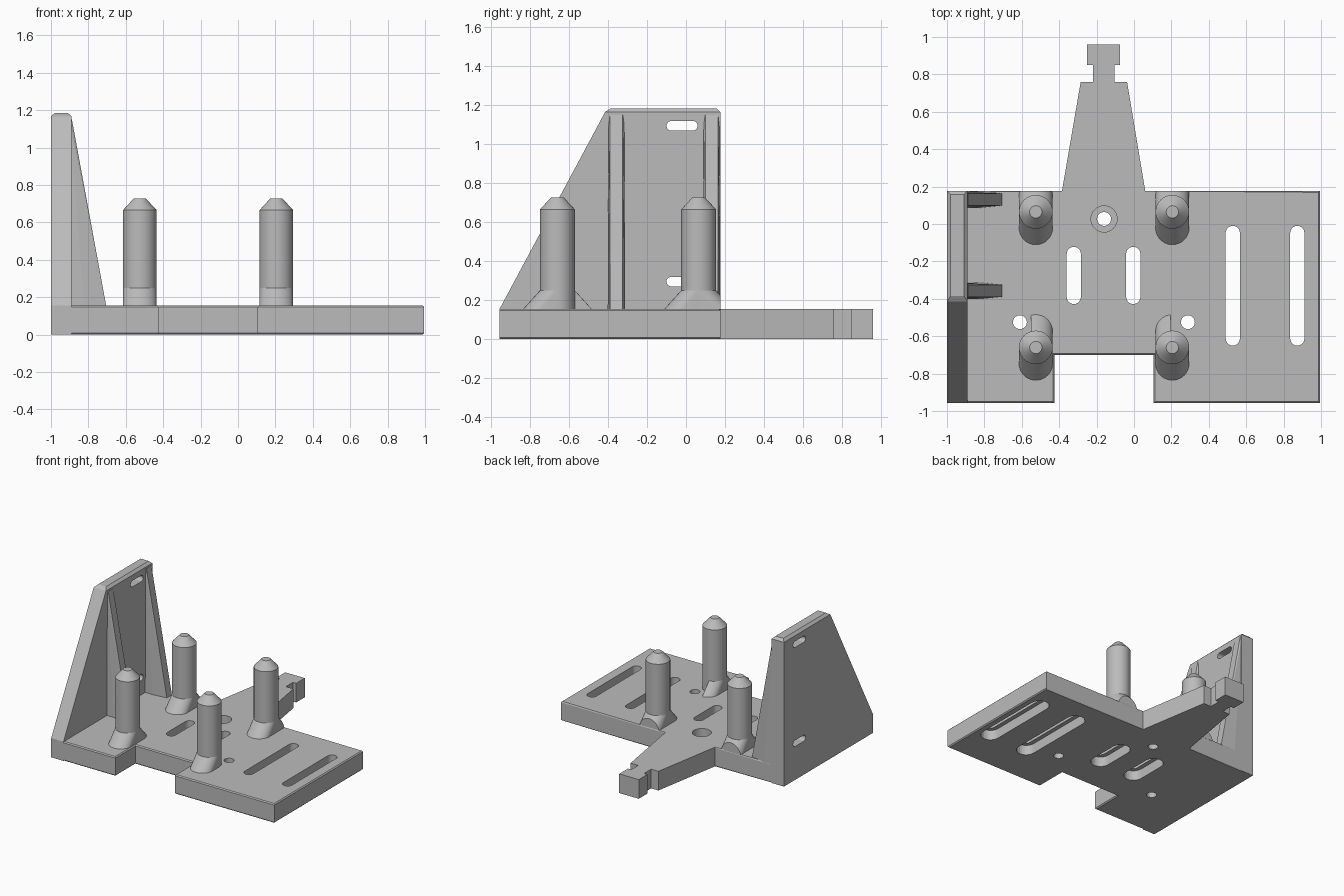
import bpy, bmesh, math
from mathutils import Vector

if "Cube" in bpy.data.objects:
    bpy.data.objects.remove(bpy.data.objects["Cube"], do_unlink=True)

GREY = (0.5, 0.5, 0.5, 1)
grey = bpy.data.materials.new("grey_plastic")
grey.use_nodes = True
grey.diffuse_color = GREY
grey.node_tree.nodes["Principled BSDF"].inputs["Base Color"].default_value = GREY

TOP = 0.155   # top of the base plate
SEGS = 32


def finish(name, bm, smooth=False):
    bmesh.ops.recalc_face_normals(bm, faces=bm.faces)
    mesh = bpy.data.meshes.new(name)
    bm.to_mesh(mesh)
    bm.free()
    mesh.materials.append(grey)
    obj = bpy.data.objects.new(name, mesh)
    bpy.context.collection.objects.link(obj)
    if smooth:
        activate(obj)
        bpy.ops.object.shade_smooth_by_angle(angle=math.radians(30))
    return obj


def activate(obj):
    bpy.ops.object.select_all(action='DESELECT')
    obj.select_set(True)
    bpy.context.view_layer.objects.active = obj


def prism(points, offset):
    """Extrude a closed outline of 3D points along an offset."""
    bm = bmesh.new()
    face = bm.faces.new([bm.verts.new(p) for p in points])
    new = bmesh.ops.extrude_face_region(bm, geom=[face])["geom"]
    bmesh.ops.translate(bm, vec=offset, verts=[v for v in new if isinstance(v, bmesh.types.BMVert)])
    return bm


def hull(points):
    bm = bmesh.new()
    for p in points:
        bm.verts.new(p)
    res = bmesh.ops.convex_hull(bm, input=bm.verts)
    bmesh.ops.delete(bm, geom=list({v for v in res["geom_interior"] if v.is_valid}), context='VERTS')
    return bm


def circle(x, y, z, r):
    return [Vector((x + r * math.cos(a), y + r * math.sin(a), z))
            for a in (2 * math.pi * i / SEGS for i in range(SEGS))]


def stadium(c, half, r):
    """Slot outline in 2D along the second axis, with round ends."""
    pts = []
    for i in range(2 * 13):
        end = 1 if i < 13 else -1
        a = math.pi * (i % 13) / 12 + (0 if end > 0 else math.pi)
        pts.append((c[0] + r * math.cos(a), c[1] + end * half + r * math.sin(a)))
    return pts


def cut(obj, bm):
    cutter = finish("cutter", bm)
    cutter.hide_render = True
    mod = obj.modifiers.new("cut", 'BOOLEAN')
    mod.operation, mod.solver, mod.object = 'DIFFERENCE', 'EXACT', cutter
    activate(obj)
    bpy.ops.object.modifier_apply(modifier=mod.name)
    bpy.data.objects.remove(cutter, do_unlink=True)


# Base plate with front notch and tapered rear tongue
outline = [(-1, -0.957), (-0.425, -0.957), (-0.425, -0.7), (0.105, -0.7), (0.105, -0.957),
           (0.995, -0.957), (0.995, 0.177), (0.06, 0.177), (-0.037, 0.76), (-0.105, 0.76),
           (-0.105, 0.85), (-0.075, 0.85), (-0.075, 0.96), (-0.25, 0.96), (-0.25, 0.85),
           (-0.22, 0.85), (-0.22, 0.76), (-0.285, 0.76), (-0.385, 0.177), (-1, 0.177)]
bm = prism([(x, y, 0) for x, y in outline], (0, 0, TOP))
rim = [e for e in bm.edges if abs(e.verts[0].co.z - e.verts[1].co.z) < 0.01
       and max(v.co.y for v in e.verts) < 0.2]
bmesh.ops.bevel(bm, geom=rim, offset=0.008, segments=1, affect='EDGES')
plate = finish("base_plate", bm)

# Slots, each widened from below
for x, y, half in ((0.528, -0.33, 0.282), (0.873, -0.33, 0.282),
                   (-0.322, -0.275, 0.115), (-0.004, -0.275, 0.115)):
    for r, z in ((0.038, 0.3), (0.072, 0.08)):
        pts = [(px, py, -0.1) for px, py in stadium((x, y), half, r)]
        cut(plate, prism(pts, (0, 0, z + 0.1)))

# Round holes, the rear one recessed from above
for x, y, r, z in ((-0.61, -0.525, 0.037, -0.1), (0.288, -0.525, 0.037, -0.1),
                   (-0.16, 0.027, 0.037, -0.1), (-0.16, 0.027, 0.07, 0.07)):
    cut(plate, prism(circle(x, y, z, r), (0, 0, 0.4)))

# Side wall with sloped front edge and chamfered top
profile = [(-0.957, 0), (0.177, 0), (0.177, 1.185), (-0.405, 1.185), (-0.957, TOP)]
bm = prism([(-1, y, z) for y, z in profile], (0.11, 0, 0))
crest = [e for e in bm.edges if all(v.co.z > 1.1 for v in e.verts)]
bmesh.ops.bevel(bm, geom=crest, offset=0.02, segments=1, affect='EDGES')
wall = finish("side_wall", bm)
for z in (0.295, 1.095):
    pts = [(-1.1, py, pz) for pz, py in stadium((z, -0.02), 0.055, 0.025)]
    cut(wall, prism(pts, (0.4, 0, 0)))

# Tapered gussets bracing the wall
for name, y in (("front_gusset", -0.357), ("rear_gusset", 0.131)):
    pts = []
    for s in (-1, 1):
        pts += [(-0.9, y + s * 0.045, 0.1), (-0.82, y + s * 0.045, 0.1),
                (-0.705, y + s * 0.032, 0.1), (-0.705, y + s * 0.032, TOP),
                (-0.9, y + s * 0.04, 1.15), (-0.888, y + s * 0.032, 1.15)]
    finish(name, hull(pts))

# Four pointed posts with sloped feet
R = 0.09
for side, x in (("right", -0.525), ("left", 0.205)):
    for end, y in (("front", -0.66), ("rear", 0.065)):
        bm = bmesh.new()
        rings = [[bm.verts.new(p) for p in circle(x, y, z, r)]
                 for r, z in ((R, 0.1), (R, 0.665), (0.033, 0.727))]
        for low, high in zip(rings, rings[1:]):
            for i in range(SEGS):
                j = (i + 1) % SEGS
                bm.faces.new((low[i], low[j], high[j], high[i]))
        bm.faces.new(rings[0])
        bm.faces.new(rings[-1])
        finish(f"{side}_{end}_post", bm, True)

        for d in (-1, 1):
            bm = hull(circle(x, y, TOP - 0.005, R) + circle(x, y + d * R, TOP - 0.005, R)
                      + circle(x, y, 0.25, R))
            # Trim the back of each foot at the plate edge or beside the hole
            if d > 0:
                if end == "rear":
                    co, no = (0, 0.176, 0), (0, 1, 0)
                else:
                    s = 1 if x > 0 else -1
                    co, no = (x - s * 0.01 if s > 0 else x - 0.025, 0, 0), (s, 0, 0)
                geom = bm.verts[:] + bm.edges[:] + bm.faces[:]
                bmesh.ops.bisect_plane(bm, geom=geom, plane_co=co, plane_no=no, clear_outer=True)
                bmesh.ops.holes_fill(bm, edges=[e for e in bm.edges if e.is_boundary])
            finish(f"{side}_{end}_foot_{'back' if d > 0 else 'front'}", bm, True)
